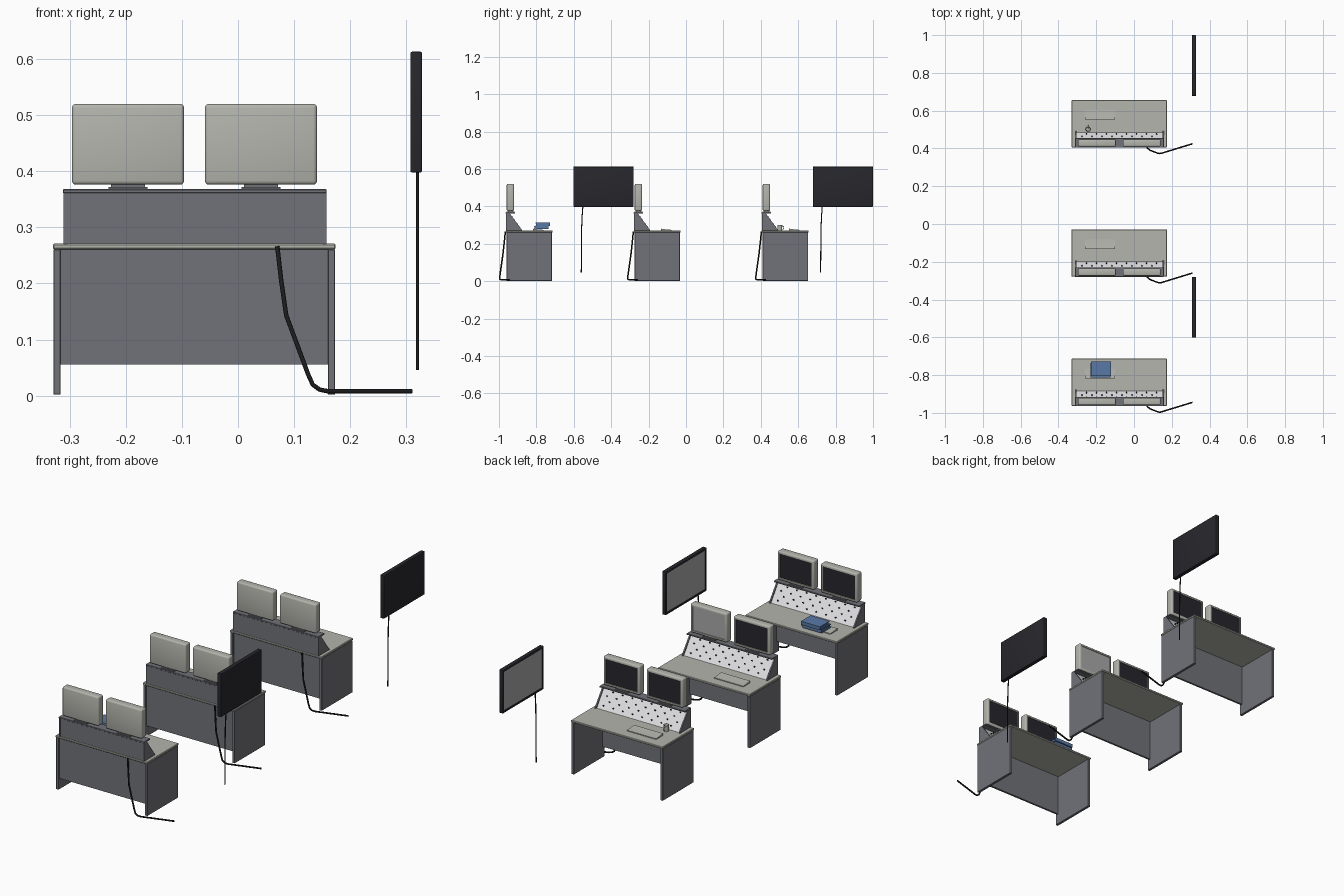
import bpy, bmesh, math
from mathutils import Vector, Matrix

cube = bpy.data.objects.get("Cube")
if cube:
    bpy.data.objects.remove(cube)


def material(name, r, g, b, rough=0.6):
    m = bpy.data.materials.new(name)
    m.use_nodes = True
    m.diffuse_color = (r, g, b, 1)
    m.roughness = rough
    node = next(n for n in m.node_tree.nodes if n.type == 'BSDF_PRINCIPLED')
    node.inputs["Base Color"].default_value = (r, g, b, 1)
    node.inputs["Roughness"].default_value = rough
    return m


SLATE = material("slate grey", 0.165, 0.17, 0.19)
BEIGE = material("warm light grey", 0.46, 0.46, 0.42)
WHITE = material("panel white", 0.75, 0.75, 0.78)
DARK = material("screen black", 0.02, 0.02, 0.026)
BLANK = material("blank screen grey", 0.4, 0.4, 0.4)
BLACK = material("cable black", 0.012, 0.012, 0.014)
BLUE = material("binder blue", 0.10, 0.19, 0.38)


def finish(name, bm, *mats):
    bmesh.ops.recalc_face_normals(bm, faces=bm.faces)
    mesh = bpy.data.meshes.new(name)
    bm.to_mesh(mesh)
    bm.free()
    for m in mats:
        mesh.materials.append(m)
    mesh.shade_smooth()
    mesh.set_sharp_from_angle(angle=math.radians(35))
    ob = bpy.data.objects.new(name, mesh)
    bpy.context.collection.objects.link(ob)
    return ob


def box_bm(xs, ys, zs, bevel=0.0, segments=1):
    bm = bmesh.new()
    mid = Vector([sum(s) / 2 for s in (xs, ys, zs)])
    size = [s[1] - s[0] for s in (xs, ys, zs)]
    bmesh.ops.create_cube(bm, size=1, matrix=Matrix.Translation(mid) @ Matrix.Diagonal((*size, 1)))
    if bevel:
        bmesh.ops.bevel(bm, geom=bm.edges[:], offset=bevel, segments=segments,
                        profile=0.5, affect='EDGES')
    return bm


def box(name, xs, ys, zs, mat, bevel=0.0):
    return finish(name, box_bm(xs, ys, zs, bevel), mat)


def prism_bm(xs, profile):
    # closed (y, z) outline pulled along x
    bm = bmesh.new()
    face = bm.faces.new([bm.verts.new((xs[0], y, z)) for y, z in profile])
    ext = bmesh.ops.extrude_face_region(bm, geom=[face])
    verts = [g for g in ext["geom"] if isinstance(g, bmesh.types.BMVert)]
    bmesh.ops.translate(bm, verts=verts, vec=(xs[1] - xs[0], 0, 0))
    bm.normal_update()
    return bm


def display(name, xs, ys, zs, facing, border, case, screen, bevel):
    # rounded housing with a recessed screen on the side it faces
    bm = box_bm(xs, ys, zs, bevel, 3)
    bm.normal_update()
    front = max((f for f in bm.faces if f.normal.dot(facing) > 0.99), key=lambda f: f.calc_area())
    bmesh.ops.inset_region(bm, faces=[front], thickness=border, depth=0)
    bmesh.ops.inset_region(bm, faces=[front], thickness=0.001, depth=-0.003)
    front.material_index = 1
    return finish(name, bm, case, screen)


def cable(name, points, radius):
    curve = bpy.data.curves.new(name, 'CURVE')
    curve.dimensions = '3D'
    curve.bevel_depth = radius
    curve.bevel_resolution = 2
    curve.use_fill_caps = True
    spline = curve.splines.new('POLY')
    spline.points.add(len(points) - 1)
    for p, co in zip(spline.points, points):
        p.co = (*co, 1)
    curve.materials.append(BLACK)
    ob = bpy.data.objects.new(name, curve)
    bpy.context.collection.objects.link(ob)


def console(y):
    # sloped control panel between two cheeks, under a shelf
    top, foot = Vector((0, y + 0.016, 0.362)), Vector((0, y + 0.08, 0.272))
    bm = prism_bm((-0.304, 0.151), [(y + 0.002, 0.27), (foot.y, 0.27), (top.y, top.z), (y + 0.002, top.z)])
    bmesh.ops.recalc_face_normals(bm, faces=bm.faces)
    for f in bm.faces:
        f.material_index = int(f.normal.y > 0.3 and f.normal.z > 0.3)
    finish("console_body", bm, SLATE, WHITE)
    outline = [(y, 0.27), (y + 0.086, 0.27), (y + 0.086, 0.274), (y + 0.02, 0.364), (y, 0.364)]
    for x in (-0.311, 0.151):
        finish("console_cheek", prism_bm((x, x + 0.007), outline), SLATE)
    box("console_shelf", (-0.312, 0.158), (y - 0.001, y + 0.048), (0.361, 0.368), SLATE, 0.001)

    # staggered rows of control knobs
    normal = Vector((0, top.z - foot.z, foot.y - top.y)).normalized()
    turn = normal.to_track_quat('Z', 'Y').to_matrix().to_4x4()
    bm = bmesh.new()
    for row in range(4):
        for col in range(8):
            p = top.lerp(foot, 0.2 + 0.21 * row) + normal * 0.003
            p.x = -0.275 + 0.053 * col + 0.024 * (row % 2)
            bmesh.ops.create_cone(bm, cap_ends=True, segments=8, radius1=0.0032, radius2=0.0026,
                                  depth=0.008, matrix=Matrix.Translation(p) @ turn)
    finish("control_knobs", bm, DARK)


def workstation(y, left_screen):
    # desk
    box("desk_top", (-0.33, 0.174), (y, y + 0.25), (0.261, 0.271), BEIGE, 0.002)
    for x in (-0.329, 0.16):
        box("desk_side", (x, x + 0.013), (y + 0.004, y + 0.246), (0.002, 0.261), SLATE, 0.001)
    box("modesty_panel", (-0.316, 0.16), (y + 0.012, y + 0.022), (0.056, 0.261), SLATE)
    console(y)

    # pair of monitors on low stands
    for cx, screen in ((-0.196, DARK), (0.041, left_screen)):
        box("monitor_stand", (cx - 0.035, cx + 0.035), (y + 0.002, y + 0.045), (0.368, 0.372), SLATE)
        box("monitor_neck", (cx - 0.03, cx + 0.03), (y + 0.01, y + 0.037), (0.371, 0.379), SLATE)
        display("monitor", (cx - 0.1, cx + 0.1), (y + 0.004, y + 0.043), (0.376, 0.52),
                Vector((0, 1, 0)), 0.007, BEIGE, screen, 0.007)

    # wedge keyboard
    finish("keyboard", prism_bm((-0.26, -0.1), [(y + 0.146, 0.271), (y + 0.2, 0.271),
           (y + 0.2, 0.275), (y + 0.174, 0.277), (y + 0.146, 0.281)]), BEIGE)

    # power cable running down and along the floor
    cable("power_cable", [(0.07, y - 0.003, 0.266), (0.077, y - 0.009, 0.205), (0.086, y - 0.016, 0.143),
          (0.125, y - 0.031, 0.038), (0.133, y - 0.033, 0.02), (0.145, y - 0.032, 0.011),
          (0.16, y - 0.027, 0.008), (0.31, y + 0.019, 0.008)], 0.004)


def binder(x, y, z):
    # cover boards and spine around a block of paper
    w, d, h = 0.105, 0.076, 0.017
    box("binder_pages", (x + 0.004, x + w - 0.004), (y + 0.003, y + d - 0.003), (z + 0.002, z + h - 0.002), BLUE)
    for dz in (0, h - 0.003):
        box("binder_cover", (x, x + w), (y, y + d), (z + dz, z + dz + 0.003), BLUE)
    box("binder_spine", (x, x + w), (y + d - 0.003, y + d), (z, z + h), BLUE)


def mug(x, y, z):
    bm = bmesh.new()
    bmesh.ops.create_cone(bm, cap_ends=True, segments=20, radius1=0.012, radius2=0.013, depth=0.03,
                          matrix=Matrix.Translation((x, y, z + 0.015)))
    bm.normal_update()
    lid = max(bm.faces, key=lambda f: f.calc_center_median().z)
    bmesh.ops.inset_region(bm, faces=[lid], thickness=0.002, depth=0)
    bmesh.ops.translate(bm, verts=lid.verts[:], vec=(0, 0, -0.024))
    finish("mug", bm, BEIGE)
    bpy.ops.mesh.primitive_torus_add(major_radius=0.008, minor_radius=0.0018, major_segments=16,
                                     minor_segments=6, location=(x, y + 0.013, z + 0.015),
                                     rotation=(0, math.pi / 2, 0))
    handle = bpy.context.object
    handle.name = "mug_handle"
    handle.data.materials.append(BEIGE)
    handle.data.shade_smooth()


def wall_screen(y):
    # large display with a hanging cable
    display("wall_display", (0.307, 0.328), (y, y + 0.322), (0.398, 0.613),
            Vector((-1, 0, 0)), 0.01, DARK, BLANK, 0.003)
    cable("display_cable", [(0.32, y + 0.051, 0.405), (0.32, y + 0.046, 0.34),
          (0.32, y + 0.043, 0.25), (0.32, y + 0.042, 0.046)], 0.0028)


for index, left_screen in enumerate((DARK, BLANK, DARK)):
    workstation(-0.963 + 0.6845 * index, left_screen)
for start in (-0.602, 0.678):
    wall_screen(start)

binder(-0.23, -0.812, 0.279)
binder(-0.227, -0.804, 0.296)
mug(-0.243, 0.502, 0.271)
